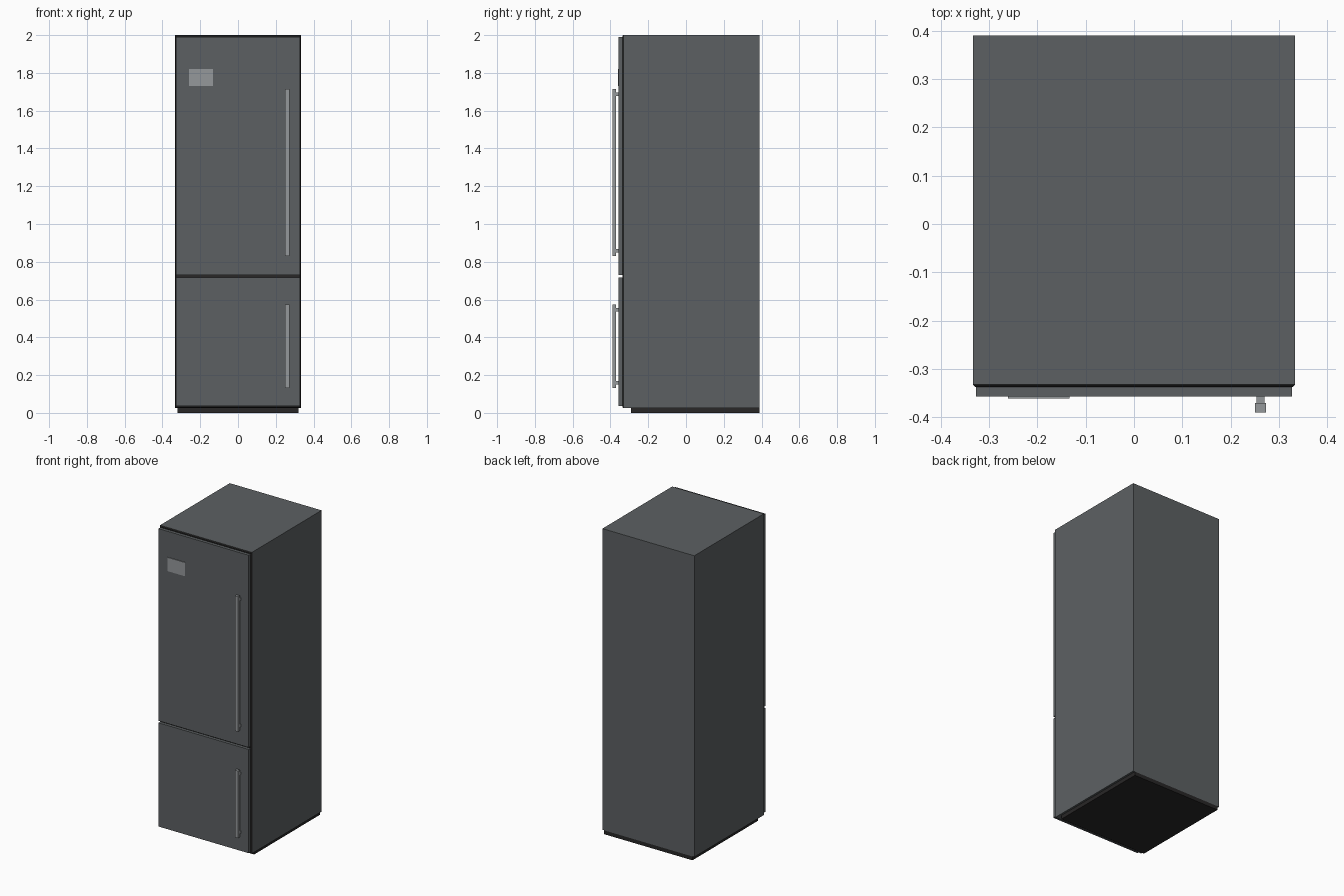
import bpy, bmesh

if "Cube" in bpy.data.objects:
    bpy.data.objects.remove(bpy.data.objects["Cube"])


def material(name, rgb):
    m = bpy.data.materials.new(name)
    m.diffuse_color = (*rgb, 1.0)
    m.use_nodes = True
    m.node_tree.nodes["Principled BSDF"].inputs["Base Color"].default_value = m.diffuse_color
    return m


steel = material("dark_steel", (0.108, 0.118, 0.124))
black = material("black_trim", (0.021, 0.020, 0.020))
silver = material("silver_metal", (0.300, 0.318, 0.330))


def box(name, x, y, z, *mats):
    """Box from (min, max) ranges on each axis."""
    bm = bmesh.new()
    bmesh.ops.create_cube(bm, size=1)
    for v in bm.verts:
        v.co = [r[0] if c < 0 else r[1] for c, r in zip(v.co, (x, y, z))]
    me = bpy.data.meshes.new(name)
    bm.to_mesh(me)
    bm.free()
    for m in mats:
        me.materials.append(m)
    ob = bpy.data.objects.new(name, me)
    bpy.context.collection.objects.link(ob)
    return ob


# Cabinet: front edges chamfered, front and chamfer in black trim
body = box("cabinet", (-0.333, 0.333), (-0.337, 0.39), (0.025, 2.0), steel, black)
bm = bmesh.new()
bm.from_mesh(body.data)
front = [e for e in bm.edges if all(v.co.y < -0.3 for v in e.verts)]
bmesh.ops.bevel(bm, geom=front, offset=0.005, segments=1, affect='EDGES')
bm.normal_update()
for f in bm.faces:
    f.material_index = 1 if f.normal.y < -0.3 else 0
bm.to_mesh(body.data)
bm.free()

# Recessed plinth
box("plinth", (-0.32, 0.32), (-0.29, 0.39), (0.0, 0.025), black)

# Doors with bar handles on two posts
for name, z, bar in (("upper", (0.729, 1.989), (0.83, 1.715)),
                     ("lower", (0.036, 0.716), (0.132, 0.573))):
    box(name + "_door", (-0.327, 0.327), (-0.357, -0.336), z, steel)
    box(name + "_handle", (0.25, 0.273), (-0.39, -0.37), bar, silver)
    for i, c in enumerate((bar[0] + 0.028, bar[1] - 0.028)):
        box(f"{name}_handle_post_{i}", (0.253, 0.270), (-0.371, -0.356),
            (c - 0.009, c + 0.009), silver)

# Display plate
box("display_plate", (-0.26, -0.133), (-0.361, -0.356), (1.73, 1.82), silver)
